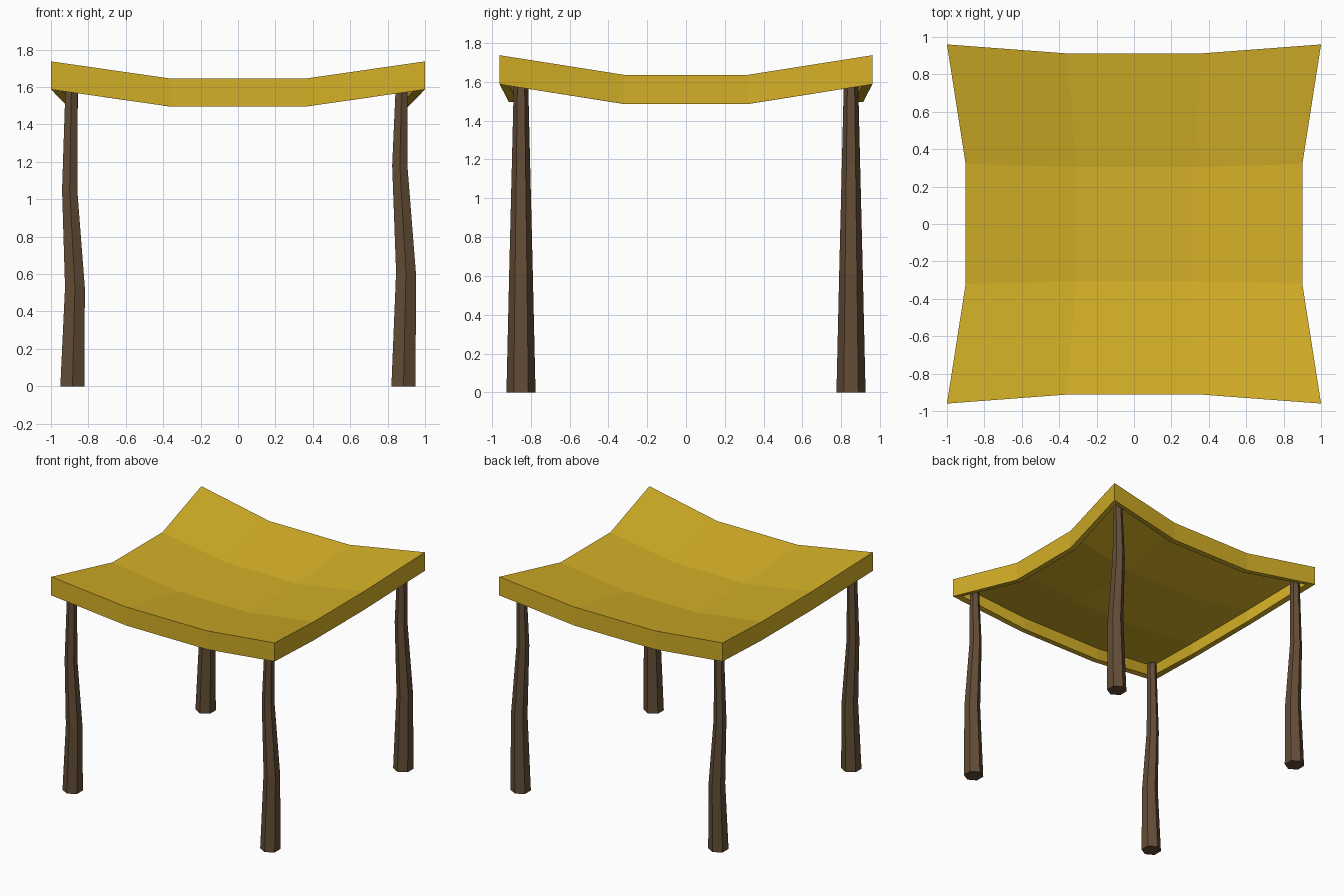
import bpy, bmesh, math

if "Cube" in bpy.data.objects:
    bpy.data.objects.remove(bpy.data.objects["Cube"])


def material(name, color):
    m = bpy.data.materials.new(name)
    m.diffuse_color = (*color, 1)
    m.use_nodes = True
    m.node_tree.nodes["Principled BSDF"].inputs["Base Color"].default_value = m.diffuse_color
    return m


gold = material("golden cloth", (0.66, 0.43, 0.02))
wood = material("dark wood", (0.125, 0.074, 0.038))


def finish(bm, name, mat):
    bmesh.ops.recalc_face_normals(bm, faces=bm.faces)
    me = bpy.data.meshes.new(name)
    bm.to_mesh(me)
    bm.free()
    me.materials.append(mat)
    ob = bpy.data.objects.new(name, me)
    bpy.context.collection.objects.link(ob)
    return ob


# Sagging canopy: a 4 x 4 grid, mirrored from one quarter, with a hanging skirt
quarter = {(1, 1): (1.0, 0.96, 1.737), (0, 1): (0.36, 0.912, 1.645),
           (1, 0): (0.90, 0.32, 1.636), (0, 0): (0.31, 0.305, 1.55)}
bm = bmesh.new()
grid = []
for j in range(4):
    row = []
    for i in range(4):
        x, y, z = quarter[(int(i in (0, 3)), int(j in (0, 3)))]
        row.append(bm.verts.new((x if i > 1 else -x, y if j > 1 else -y, z)))
    grid.append(row)
for j in range(3):
    for i in range(3):
        bm.faces.new((grid[j][i], grid[j][i + 1], grid[j + 1][i + 1], grid[j + 1][i]))
rim = grid[0][:] + [grid[1][3], grid[2][3]] + grid[3][::-1] + [grid[2][0], grid[1][0]]
low = [bm.verts.new((v.co.x, v.co.y, v.co.z - 0.15)) for v in rim]
for k in range(len(rim)):
    n = (k + 1) % len(rim)
    bm.faces.new((rim[n], rim[k], low[k], low[n]))
bm.normal_update()
canopy = finish(bm, "canopy", gold)
if max(canopy.data.polygons, key=lambda p: abs(p.normal.z)).normal.z < 0:
    canopy.data.flip_normals()
thick = canopy.modifiers.new("thickness", "SOLIDIFY")
thick.thickness = 0.045
thick.offset = -1
thick.use_even_offset = True


# Crooked tapering hexagonal posts: rings of (height, centre x, radius)
def post(name, rings, y):
    bm = bmesh.new()
    loops = []
    for z, cx, r in rings:
        loops.append([bm.verts.new((cx + r * math.cos(math.radians(60 * k + 30)),
                                    y + r * math.sin(math.radians(60 * k + 30)), z))
                      for k in range(6)])
    for a, b in zip(loops, loops[1:]):
        for k in range(6):
            n = (k + 1) % 6
            bm.faces.new((a[k], a[n], b[n], b[k]))
    bm.faces.new(loops[0][::-1])
    bm.faces.new(loops[-1])
    finish(bm, name, wood)


left = [(0, -0.885, 0.075), (0.53, -0.872, 0.061), (1.05, -0.90, 0.047), (1.64, -0.89, 0.036)]
right = [(0, 0.885, 0.075), (0.61, 0.898, 0.061), (1.18, 0.865, 0.047), (1.64, 0.876, 0.036)]
for side, y in (("front", -0.85), ("back", 0.85)):
    post(side + "_left_post", left, y)
    post(side + "_right_post", right, y)
